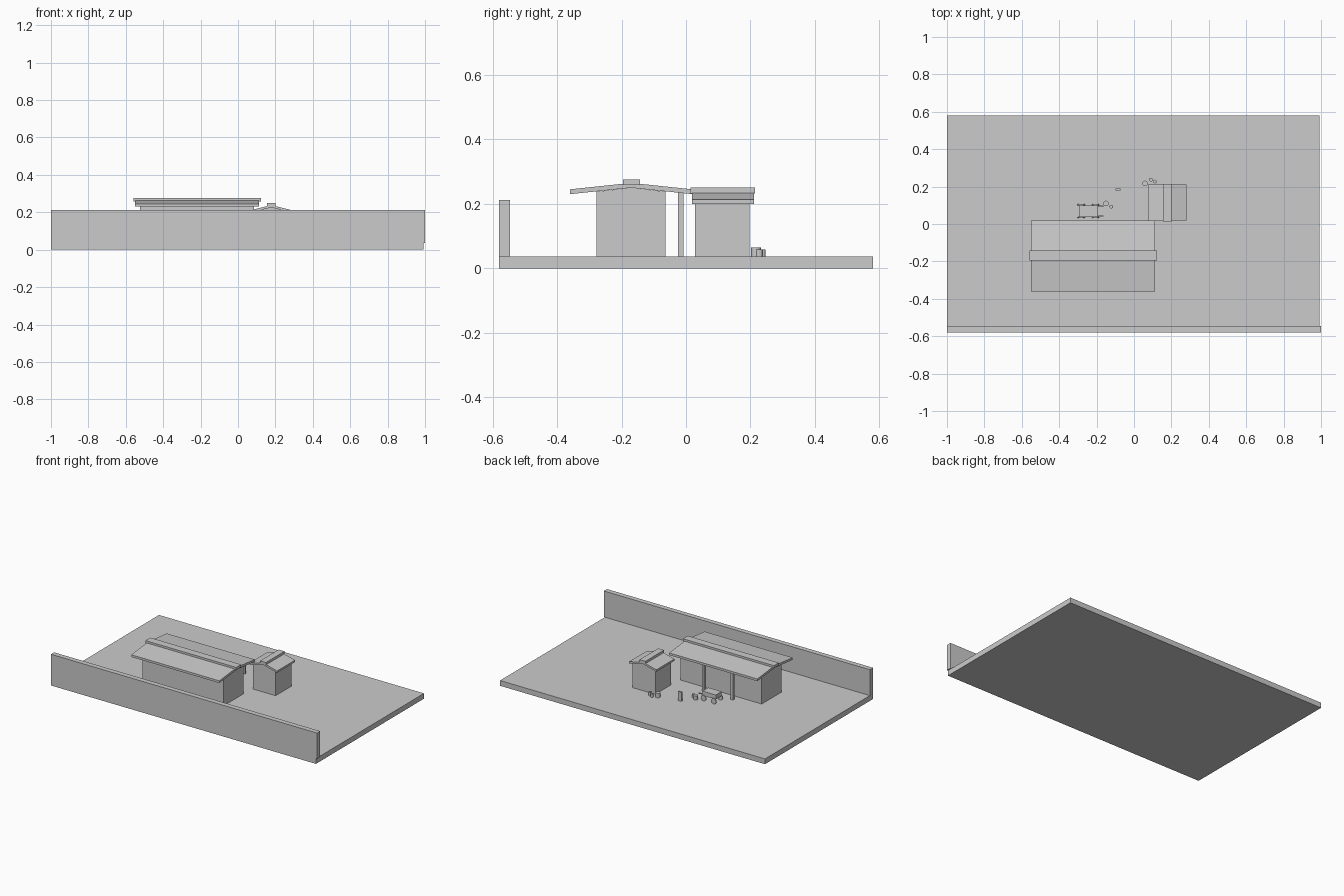
import bpy, math
from mathutils import Matrix, Vector

if "Cube" in bpy.data.objects:
    bpy.data.objects.remove(bpy.data.objects["Cube"])

GROUND = 0.036


def mesh_object(name, verts, faces):
    me = bpy.data.meshes.new(name)
    me.from_pydata(verts, [], faces)
    me.update()
    ob = bpy.data.objects.new(name, me)
    bpy.context.collection.objects.link(ob)
    return ob


def box(name, x0, x1, y0, y1, z0, z1):
    bpy.ops.mesh.primitive_cube_add(size=1)
    ob = bpy.context.object
    ob.name = name
    size = Matrix.Diagonal((x1 - x0, y1 - y0, z1 - z0, 1))
    mid = Vector(((x0 + x1) / 2, (y0 + y1) / 2, (z0 + z1) / 2))
    ob.data.transform(Matrix.Translation(mid) @ size)
    return ob


def prism(name, profile, start, end, axis):
    """Extrude a profile of (across, z) points along the x or y axis."""
    n = len(profile)
    verts = []
    for s in (start, end):
        verts += [(s, a, z) if axis == 'X' else (a, s, z) for a, z in profile]
    faces = [tuple(reversed(range(n))), tuple(range(n, 2 * n))]
    faces += [(i, (i + 1) % n, (i + 1) % n + n, i + n) for i in range(n)]
    if axis == 'Y':
        faces = [tuple(reversed(f)) for f in faces]
    return mesh_object(name, verts, faces)


def gable_body(name, centre, half, base, wall_top, apex, start, end, axis):
    prism(name, [(centre - half, base), (centre + half, base), (centre + half, wall_top),
                 (centre, apex), (centre - half, wall_top)], start, end, axis)


def gable_roof(name, centre, half, eave, apex, thick, start, end, axis):
    prism(name, [(centre - half, eave), (centre, apex), (centre + half, eave),
                 (centre + half, eave + thick), (centre, apex + thick),
                 (centre - half, eave + thick)], start, end, axis)


def cylinder(name, x, y, z, r, h, sides=12, rot=(0, 0, 0)):
    bpy.ops.mesh.primitive_cylinder_add(vertices=sides, radius=r, depth=h,
                                        location=(x, y, z), rotation=rot)
    bpy.context.object.name = name


# Yard slab and long wall
box("yard", -1, 0.992, -0.58, 0.58, 0, GROUND)
box("yard_wall", -1, 1, -0.58, -0.546, GROUND, 0.212)

# Long house, ridge along x
gable_body("house_body", -0.17, 0.107, GROUND, 0.238, 0.25, -0.525, 0.085, 'X')
gable_roof("house_roof", -0.17, 0.19, 0.23, 0.25, 0.015, -0.55, 0.112, 'X')
box("house_ridge_cap", -0.56, 0.123, -0.195, -0.143, 0.258, 0.276)

# Porch posts
for x in (-0.338, -0.122):
    box("porch_post", x - 0.009, x + 0.009, -0.025, -0.008, GROUND, 0.235)

# Small shed, ridge along y
gable_body("shed_body", 0.178, 0.085, GROUND, 0.205, 0.226, 0.028, 0.197, 'Y')
gable_roof("shed_roof", 0.178, 0.103, 0.2, 0.226, 0.013, 0.018, 0.211, 'Y')
box("shed_ridge_cap", 0.156, 0.2, 0.014, 0.214, 0.232, 0.25)

# Hand cart with four wheels and two handles
box("cart_bed", -0.294, -0.193, 0.037, 0.1, 0.068, 0.098)
for y in (0.034, 0.103):
    for x in (-0.282, -0.205):
        cylinder("cart_wheel", x, y, GROUND + 0.019, 0.019, 0.006,
                 rot=(math.pi / 2, 0, 0))
for y in (0.042, 0.095):
    box("cart_handle", -0.2, -0.163, y - 0.003, y + 0.003, 0.072, 0.078)

# Pots and a small marker post
pots = [(-0.15, 0.11, 0.015, 0.026), (-0.121, 0.093, 0.01, 0.02),
        (0.059, 0.217, 0.015, 0.029), (0.09, 0.237, 0.01, 0.022),
        (0.112, 0.227, 0.01, 0.022)]
for x, y, r, h in pots:
    cylinder("pot", x, y, GROUND + h / 2, r, h)
box("marker_post", -0.098, -0.073, 0.178, 0.19, GROUND, 0.098)
